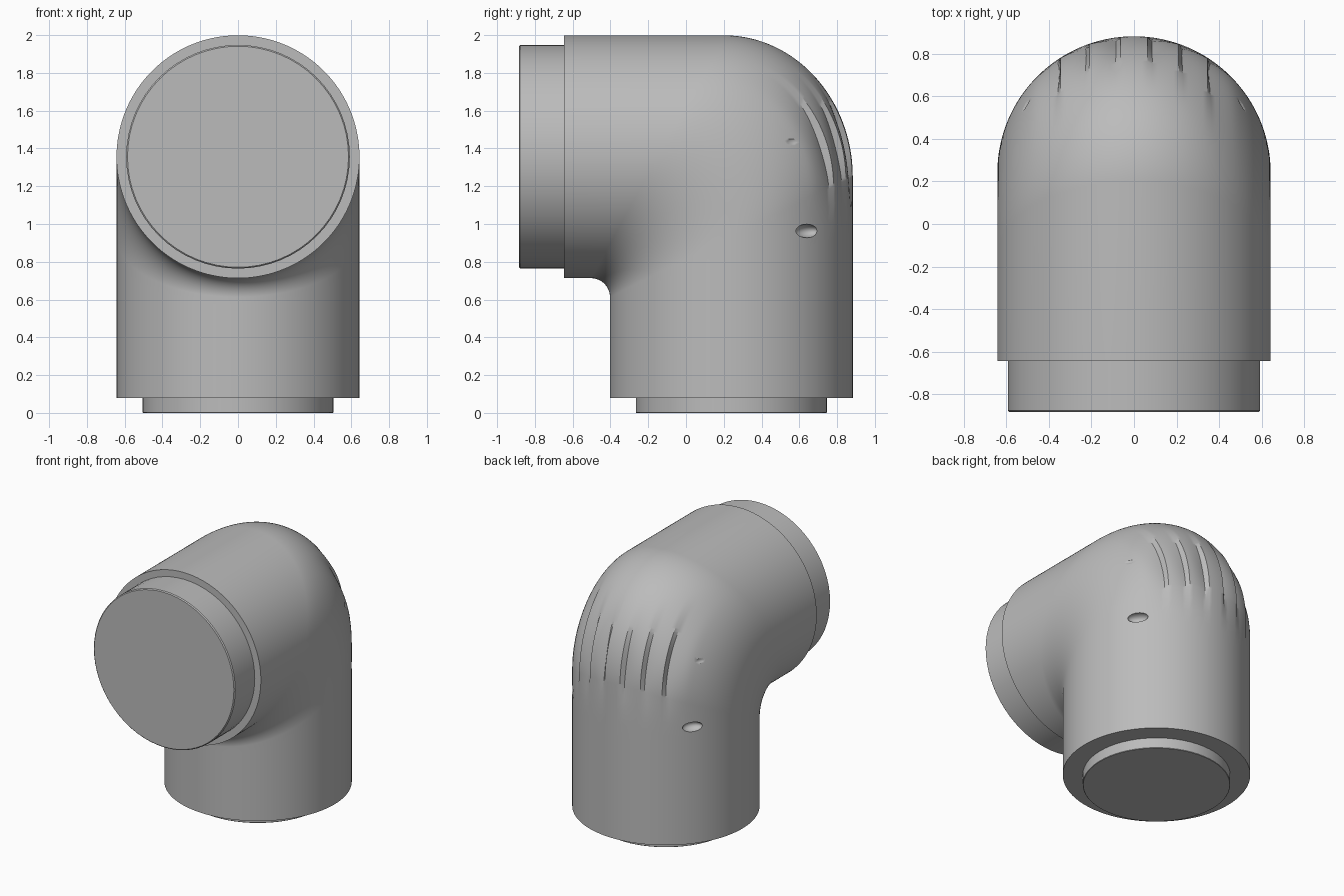
import bpy, bmesh, math
from mathutils import Vector, Matrix

cube = bpy.data.objects.get("Cube")
if cube:
    bpy.data.objects.remove(cube, do_unlink=True)

RADIUS = 0.643
AXIS_Y, AXIS_Z = 0.24, 1.356      # upright axis (y) and inlet axis (z)
SIDES, BEND_STEPS = 160, 64

grey = bpy.data.materials.new("plain_grey")
grey.use_nodes = True
colour = (0.5, 0.5, 0.5, 1)
grey.diffuse_color = colour
grey.node_tree.nodes["Principled BSDF"].inputs["Base Color"].default_value = colour


def make_object(name, bm):
    bmesh.ops.recalc_face_normals(bm, faces=bm.faces)
    mesh = bpy.data.meshes.new(name)
    bm.to_mesh(mesh)
    bm.free()
    obj = bpy.data.objects.new(name, mesh)
    mesh.materials.append(grey)
    bpy.context.collection.objects.link(obj)
    return obj


def select_only(obj):
    bpy.ops.object.select_all(action='DESELECT')
    obj.select_set(True)
    bpy.context.view_layer.objects.active = obj


def smooth(obj):
    select_only(obj)
    bpy.ops.object.shade_smooth_by_angle(angle=math.radians(30))


def section_pairs():
    """Inner and outer (y, z) points of each section along the elbow."""
    top, bottom = AXIS_Z + RADIUS, AXIS_Z - RADIUS
    back, front = AXIS_Y + RADIUS, AXIS_Y - RADIUS
    fillet = 0.1
    pairs = [((-0.645, bottom), (-0.645, top))]
    for i in range(BEND_STEPS + 1):
        a = math.pi / 2 * i / BEND_STEPS
        s, c = math.sin(a), math.cos(a)
        inner = (front - fillet + fillet * s, bottom - fillet + fillet * c)
        outer = (0.2 + (back - 0.2) * s, 1.25 + (top - 1.25) * c)
        pairs.append((inner, outer))
    for k in range(1, 13):          # upright part, down to its flat end
        f = k / 12
        z_in = bottom - fillet
        pairs.append(((front, z_in + (0.08 - z_in) * f), (back, 1.25 + (0.08 - 1.25) * f)))
    return pairs


def grip_depth(phi, z):
    """Scalloped finger grips on the outside of the bend."""
    if not 1.0 < z < 1.85:
        return 0
    fade = math.sin(math.pi * (z - 1.0) / 0.85) ** 2
    a = abs(math.degrees(phi))
    for line in (7, 20.5, 34.5):
        if line <= a < line + 13.5:
            return 0.034 * fade * (1 - (a - line) / 13.5) ** 1.5
    return 0


# Elbow body
bm = bmesh.new()
rings = []
for inner, outer in section_pairs():
    inner, outer = Vector((0, *inner)), Vector((0, *outer))
    centre, reach = (inner + outer) / 2, (outer - inner) / 2
    ring = []
    for j in range(SIDES):
        phi = 2 * math.pi * (j + 0.5) / SIDES - math.pi
        offset = reach * math.cos(phi) + Vector((RADIUS * math.sin(phi), 0, 0))
        p = centre + offset
        p -= offset.normalized() * grip_depth(phi, p.z)
        ring.append(bm.verts.new(p))
    rings.append(ring)
for r, s in zip(rings, rings[1:]):
    for j in range(SIDES):
        k = (j + 1) % SIDES
        bm.faces.new((r[j], r[k], s[k], s[j]))
bm.faces.new(rings[0])
bm.faces.new(rings[-1])
body = make_object("elbow_body", bm)

# Small oval dimples, two on each side
bm = bmesh.new()
for side in (-1, 1):
    for y, z in ((0.58, 1.44), (0.64, 0.963)):
        x = math.sqrt(RADIUS ** 2 - (y - AXIS_Y) ** 2)
        turn = math.atan2(y - AXIS_Y, side * x)
        place = (Matrix.Translation((side * x, y, z)) @ Matrix.Rotation(turn, 4, 'Z')
                 @ Matrix.Diagonal((0.05, 0.072, 0.036, 1)))
        bmesh.ops.create_uvsphere(bm, u_segments=24, v_segments=14, radius=1, matrix=place)
cutter = make_object("dimple_cutter", bm)
cutter.hide_render = True
cut = body.modifiers.new("dimples", 'BOOLEAN')
cut.operation = 'DIFFERENCE'
cut.solver = 'EXACT'
cut.object = cutter
select_only(body)
bpy.ops.object.modifier_apply(modifier=cut.name)
bpy.data.objects.remove(cutter, do_unlink=True)
smooth(body)


# Plugs at the two open ends
def plug(name, radius, length, centre, turn, bevel):
    bm = bmesh.new()
    place = Matrix.Translation(centre) @ Matrix.Rotation(turn, 4, 'X')
    bmesh.ops.create_cone(bm, cap_ends=True, segments=64, radius1=radius,
                          radius2=radius, depth=length, matrix=place)
    caps = [e for e in bm.edges if any(len(f.verts) > 4 for f in e.link_faces)]
    bmesh.ops.bevel(bm, geom=caps, offset=bevel, segments=1, affect='EDGES')
    smooth(make_object(name, bm))


plug("inlet_plug", 0.592, 0.26, (0, -0.755, AXIS_Z), math.pi / 2, 0.007)
plug("base_plug", 0.506, 0.1, (0, AXIS_Y, 0.05), 0, 0.003)
